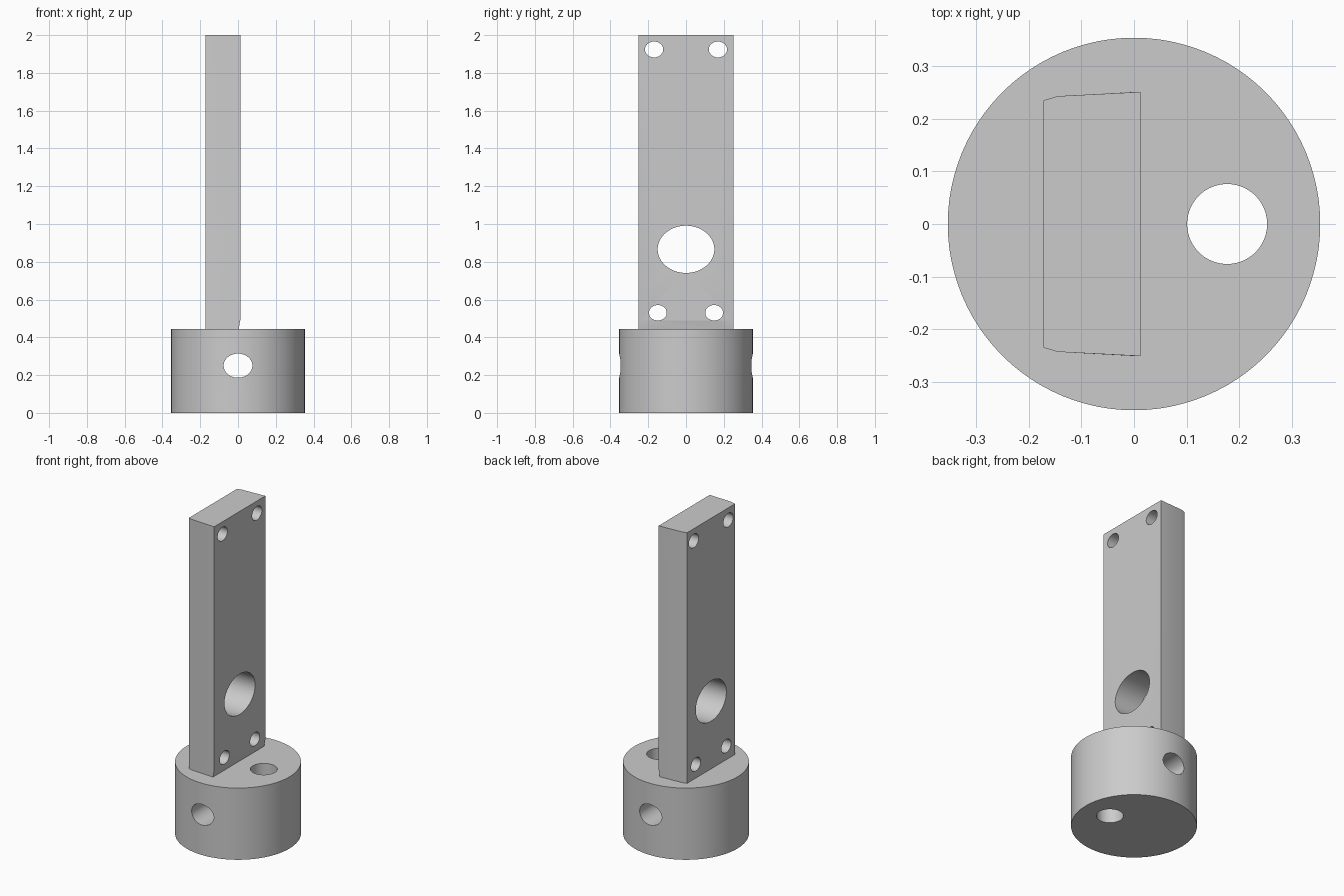
import bpy, bmesh, math

cube = bpy.data.objects.get("Cube")
if cube:
    bpy.data.objects.remove(cube, do_unlink=True)

grey = bpy.data.materials.new("plain grey")
grey.use_nodes = True
colour = (0.6, 0.6, 0.6, 1)
grey.diffuse_color = colour
grey.node_tree.nodes["Principled BSDF"].inputs["Base Color"].default_value = colour


def cylinder(name, centre, radii, depth, rotation=(0, 0, 0)):
    """Elliptic cylinder; radii are measured before rotation."""
    bpy.ops.mesh.primitive_cylinder_add(vertices=96, radius=1, depth=depth,
                                        location=centre, rotation=rotation)
    ob = bpy.context.object
    ob.name = name
    ob.scale = (radii[0], radii[1], 1)
    ob.data.materials.append(grey)
    return ob


def drill(target, centre, radii, axis):
    """Cut an elliptic hole right through along one axis."""
    turn = {"x": (0, math.pi / 2, 0), "y": (math.pi / 2, 0, 0), "z": (0, 0, 0)}[axis]
    cutter = cylinder("hole_cutter", centre, radii, 1.2, turn)
    cutter.hide_render = True
    mod = target.modifiers.new("hole", "BOOLEAN")
    mod.operation = "DIFFERENCE"
    mod.solver = "EXACT"
    mod.object = cutter
    bpy.context.view_layer.objects.active = target
    bpy.ops.object.modifier_apply(modifier=mod.name)
    bpy.data.objects.remove(cutter, do_unlink=True)


def finish(ob):
    bpy.ops.object.select_all(action="DESELECT")
    ob.select_set(True)
    bpy.context.view_layer.objects.active = ob
    bpy.ops.object.shade_smooth_by_angle(angle=math.radians(25))


# Round base with a cross hole and an upright hole
base = cylinder("round_base", (0, 0, 0.2225), (0.354, 0.354), 0.445)
drill(base, (0, 0, 0.25), (0.076, 0.064), "y")
drill(base, (0.177, 0, 0.22), (0.076, 0.076), "z")
finish(base)

# Upright plate: slightly tapered section, front face drawn in at the foot
half = [(-0.172, 0.235), (-0.145, 0.243), (0.012, 0.251)]
outline = [(x, -y) for x, y in half] + half[::-1]
bm = bmesh.new()
rings = []
for z, front in ((0.44, 0.003), (0.49, 0.012), (2.0, 0.012)):
    rings.append([bm.verts.new((min(x, front), y, z)) for x, y in outline])
for low, high in zip(rings, rings[1:]):
    for i in range(len(low)):
        j = (i + 1) % len(low)
        bm.faces.new((low[i], low[j], high[j], high[i]))
bm.faces.new(rings[0][::-1])
bm.faces.new(rings[-1])
bmesh.ops.recalc_face_normals(bm, faces=bm.faces)
mesh = bpy.data.meshes.new("upright_plate")
bm.to_mesh(mesh)
bm.free()
mesh.materials.append(grey)
plate = bpy.data.objects.new("upright_plate", mesh)
bpy.context.collection.objects.link(plate)

# Plate holes: one large, and a pair at each end
drill(plate, (-0.08, 0, 0.866), (0.125, 0.15), "x")
for side in (-1, 1):
    drill(plate, (-0.08, side * 0.169, 1.924), (0.042, 0.048), "x")
    drill(plate, (-0.08, side * 0.149, 0.53), (0.041, 0.047), "x")
for face in plate.data.polygons:
    face.material_index = 0
finish(plate)
